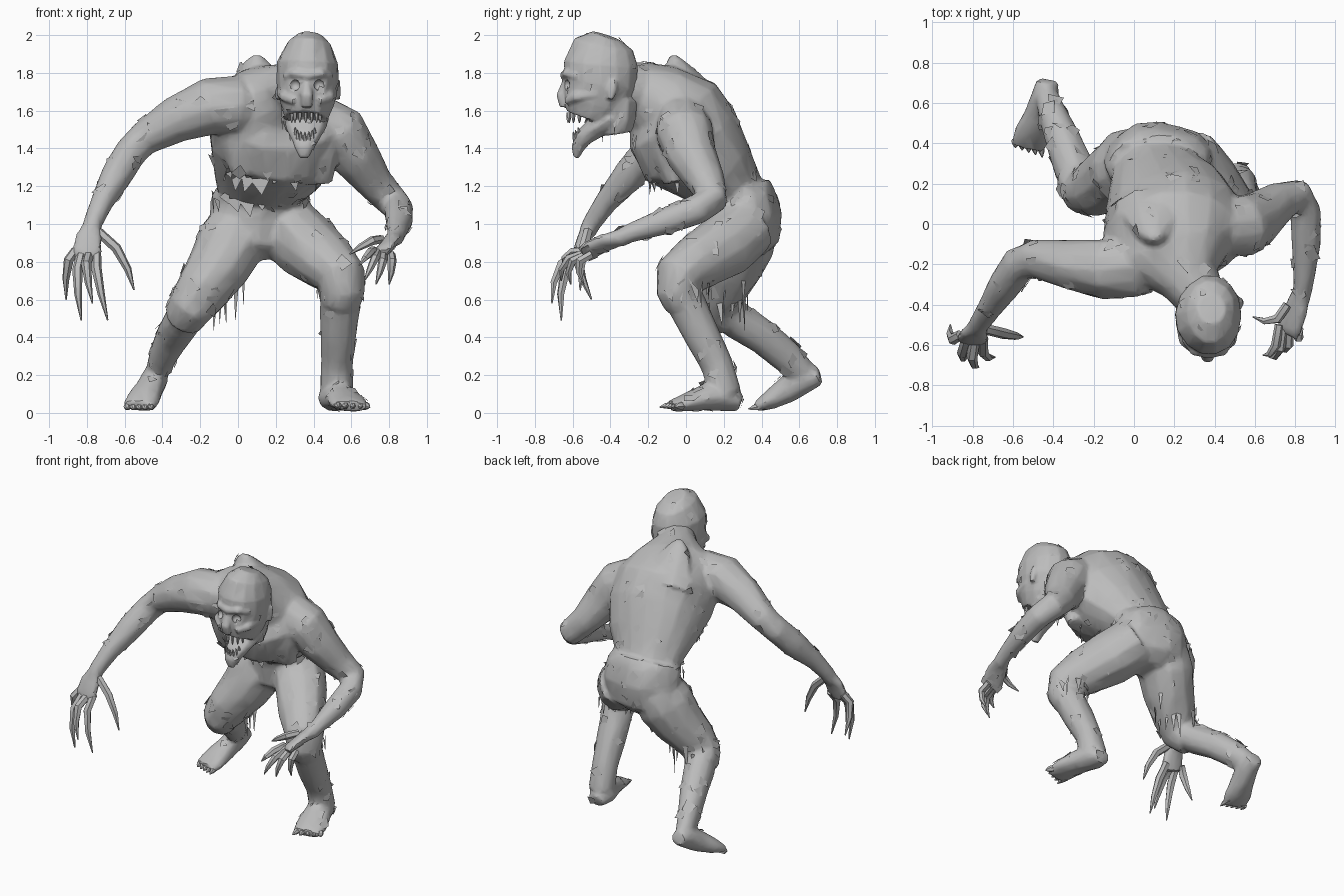
import bpy, bmesh, math, random
from mathutils import Vector

if "Cube" in bpy.data.objects:
    bpy.data.objects.remove(bpy.data.objects["Cube"])

random.seed(4)
skin = bpy.data.materials.new("grey skin")
skin.diffuse_color = (0.5, 0.5, 0.5, 1)
skin.use_nodes = True
skin.node_tree.nodes["Principled BSDF"].inputs["Base Color"].default_value = skin.diffuse_color


def activate(ob):
    bpy.ops.object.select_all(action='DESELECT')
    ob.select_set(True)
    bpy.context.view_layer.objects.active = ob


def finish(name, bm, angle=38):
    me = bpy.data.meshes.new(name)
    bm.to_mesh(me)
    bm.free()
    ob = bpy.data.objects.new(name, me)
    bpy.context.collection.objects.link(ob)
    me.materials.append(skin)
    activate(ob)
    bpy.ops.object.shade_smooth_by_angle(angle=math.radians(angle))
    return ob


def add_loft(bm, rings, n=12, ref=(1, 0, 0), rough=0.05):
    """Tube through rings of (x, y, z, half width[, half depth])."""
    pts = [Vector(r[:3]) for r in rings]
    side = Vector(ref)
    loops = []
    for i, r in enumerate(rings):
        t = (pts[min(i + 1, len(pts) - 1)] - pts[max(i - 1, 0)]).normalized()
        side = (side - t * side.dot(t)).normalized()
        up = t.cross(side)
        loop = []
        for k in range(n):
            a = 2 * math.pi * k / n
            j = 1 + random.uniform(-rough, rough)
            loop.append(bm.verts.new(pts[i] + side * math.cos(a) * r[3] * j
                                     + up * math.sin(a) * r[-1] * j))
        loops.append(loop)
    faces = [bm.faces.new((a[k], a[(k + 1) % n], b[(k + 1) % n], b[k]))
             for a, b in zip(loops, loops[1:]) for k in range(n)]
    faces += [bm.faces.new(loops[0]), bm.faces.new(loops[-1])]
    bmesh.ops.recalc_face_normals(bm, faces=faces)


def loft(name, rings, **kw):
    bm = bmesh.new()
    add_loft(bm, rings, **kw)
    return finish(name, bm)


def fuse(name, parts, voxel, ratio, smooth):
    """Merge overlapping parts into one continuous, faceted skin."""
    activate(parts[0])
    for p in parts:
        p.select_set(True)
    bpy.ops.object.join()
    ob = parts[0]
    ob.name = name
    m = ob.modifiers.new("fuse", 'REMESH')
    m.mode, m.voxel_size = 'VOXEL', voxel
    m = ob.modifiers.new("soften", 'SMOOTH')
    m.factor, m.iterations = 0.5, smooth
    m = ob.modifiers.new("facet", 'DECIMATE')
    m.ratio = ratio
    for m in list(ob.modifiers):
        bpy.ops.object.modifier_apply(modifier=m.name)
    bpy.ops.object.shade_smooth_by_angle(angle=math.radians(28))
    return ob


def digits(name, specs, bend, r):
    """Clawed fingers or toes from (base, tip) pairs."""
    bm = bmesh.new()
    for base, tip in specs:
        a, b = Vector(base), Vector(tip)
        p1 = a.lerp(b, 0.35) + Vector(bend)
        p2 = a.lerp(b, 0.7) + Vector(bend) * 0.8
        add_loft(bm, [(*a, r), (*p1, r * 1.05), (*p2, r * 0.75), (*b, r * 0.15)], n=6)
    finish(name, bm)


def shreds(name, centre, rx, ry, count, length, arc=(0, 360)):
    """Torn strips hanging from an elliptical hem."""
    bm = bmesh.new()
    c = Vector(centre)
    for k in range(count):
        a = math.radians(arc[0] + (arc[1] - arc[0]) * (k + random.random()) / count)
        w = random.uniform(0.08, 0.25)
        p = [c + Vector((math.cos(t) * rx, math.sin(t) * ry, random.uniform(-.02, 0.06)))
             for t in (a - w, a + w)]
        tip = p[0].lerp(p[1], random.random()) - Vector((0, 0, length * random.uniform(0.2, 1)))
        bm.faces.new([bm.verts.new(v) for v in (p[0], tip, p[1])])
    finish(name, bm)


def peel(ob, count, size):
    """Loose skin patches lifted slightly off a part."""
    bm = bmesh.new()
    polys = list(ob.data.polygons)
    for p in random.choices(polys, weights=[q.area for q in polys], k=count):
        n = p.normal
        u = n.orthogonal().normalized()
        v = n.cross(u)
        a0 = random.random() * 6.28
        vs = []
        for k in range(4):
            a = a0 + k * 1.57 + random.uniform(-0.5, 0.5)
            s = size * random.uniform(0.4, 1.1)
            vs.append(bm.verts.new(p.center + n * random.uniform(-0.006, 0.01)
                                   + (u * math.cos(a) + v * math.sin(a)) * s))
        bm.faces.new(vs)
    finish(ob.name + "_torn_skin", bm, 20)


# Hunched torso, neck and upper spine
body = [loft("torso", [
    (.12, .30, 1.05, .22, .16), (.12, .26, 1.16, .23, .16), (.155, .15, 1.29, .30, .23),
    (.2, .02, 1.42, .35, .3), (.2, -.07, 1.57, .36, .28), (.22, -.17, 1.67, .28, .205),
    (.28, -.28, 1.72, .15, .14), (.34, -.38, 1.75, .12, .12)], n=18, rough=.035),
    loft("upper_spine", [(.1, .07, 1.62, .2, .13), (.1, 0, 1.74, .15, .1),
                         (.1, -.06, 1.85, .07, .05), (.11, -.075, 1.89, .03, .02)], n=9)]
# Breast muscles
for x, y, z in ((.05, -.22, 1.47), (.4, -.14, 1.42)):
    body.append(loft("breast", [(x, y + .04, z + .15, .1, .06), (x, y + .03, z + .05, .14, .08),
                                (x, y + .04, z - .06, .13, .08), (x, y + .08, z - .2, .1, .06)], n=10))
# Arms, shoulder to wrist
body.append(loft("left_arm", [
    (.12, -.17, 1.62, .12), (.0, -.21, 1.63, .155), (-.15, -.22, 1.625, .15), (-.33, -.2, 1.55, .12),
    (-.5, -.17, 1.45, .092), (-.57, -.2, 1.38, .088), (-.64, -.3, 1.26, .085),
    (-.72, -.42, 1.12, .062), (-.77, -.5, 1.0, .05), (-.78, -.52, .96, .048)], ref=(0, 1, 0)))
body.append(loft("right_arm", [
    (.36, -.03, 1.56, .12), (.45, -.02, 1.53, .14), (.54, -.01, 1.49, .15), (.62, .03, 1.36, .13),
    (.72, .11, 1.22, .1), (.81, .14, 1.13, .085), (.85, .06, 1.08, .08),
    (.855, -.1, 1.02, .073), (.84, -.3, .95, .05), (.83, -.36, .92, .048)]))
# Palms
body.append(loft("left_palm", [
    (-.77, -.5, 1.0, .048, .045), (-.79, -.54, .93, .075, .036), (-.80, -.57, .85, .085, .032),
    (-.81, -.58, .81, .065, .026)], n=8))
body.append(loft("right_palm", [
    (.83, -.34, .93, .048, .045), (.80, -.43, .9, .07, .036), (.77, -.51, .86, .078, .032),
    (.76, -.54, .84, .065, .026)], n=8, ref=(.75, 0, .5)))
# Hips and thighs
body.append(loft("hips", [
    (.11, .32, .82, .12, .09), (.11, .31, .9, .27, .18), (.12, .31, 1.04, .28, .2),
    (.12, .29, 1.12, .26, .195), (.12, .27, 1.17, .25, .18)], n=16))
body.append(loft("left_thigh", [
    (.02, .31, 1.0, .17), (-.03, .28, .9, .185), (-.1, .23, .77, .17), (-.19, .18, .65, .145),
    (-.25, .17, .56, .125), (-.29, .23, .5, .11)]))
body.append(loft("right_thigh", [
    (.25, .31, .99, .18), (.36, .2, .885, .175), (.47, .06, .795, .155), (.55, -.04, .72, .13),
    (.55, -.04, .65, .12), (.54, -.01, .58, .108)]))
# Lower legs
body.append(loft("left_shin", [
    (-.25, .18, .56, .1), (-.3, .28, .48, .1), (-.35, .41, .4, .092), (-.4, .53, .3, .073, .085),
    (-.43, .62, .21, .06, .075)]))
body.append(loft("right_shin", [
    (.55, -.04, .66, .1), (.54, .01, .56, .105), (.53, .08, .42, .097), (.525, .16, .26, .085),
    (.52, .21, .1, .09, .085)]))
# Feet
body.append(loft("left_foot", [
    (-.43, .71, .2, .055, .05), (-.44, .63, .18, .07, .075), (-.47, .54, .125, .078, .075),
    (-.505, .45, .07, .092, .055), (-.525, .38, .035, .09, .03)], n=10))
body.append(loft("right_foot", [
    (.51, .29, .05, .06, .045), (.51, .21, .08, .09, .075), (.55, .1, .08, .095, .07),
    (.58, 0, .055, .108, .048), (.6, -.08, .035, .1, .03)], n=10))
body = fuse("body", body, .015, .15, 3)

# Clawed fingers and toes
digits("left_fingers", [((-.86, -.55, .86), (-.91, -.5, .60)), ((-.83, -.57, .84), (-.83, -.66, .49)),
                        ((-.79, -.57, .84), (-.77, -.71, .58)), ((-.75, -.56, .85), (-.69, -.66, .49))],
       (-.02, -.04, .04), .026)
digits("left_thumb", [((-.74, -.52, .96), (-.55, -.56, .65))], (.03, -.01, .02), .026)
digits("right_fingers", [((.72, -.5, .86), (.64, -.65, .78)), ((.74, -.52, .85), (.67, -.66, .70)),
                         ((.77, -.52, .84), (.73, -.61, .68)), ((.81, -.5, .84), (.8, -.54, .68)),
                         ((.76, -.4, .92), (.59, -.46, .84))], (.01, -.05, .02), .023)
digits("left_toes", [((-.465 - .03 * k, .42, .035), (-.455 - .033 * k, .33 + .012 * k, .02))
                     for k in range(5)], (0, 0, .004), .02)
digits("right_toes", [((.53 + .033 * k, -.05 + .008 * k, .035), (.53 + .042 * k, -.14 + .02 * k, .03))
                      for k in range(5)], (0, 0, .006), .021)

# Torn skin and cloth hanging from waist, knees, chest and collar
shreds("waist_shreds", (.12, .26, 1.13), .26, .19, 24, .1)
shreds("left_leg_shreds", (-.2, .2, .6), .14, .13, 14, .2)
shreds("right_leg_shreds", (.54, .0, .66), .125, .125, 14, .12)
shreds("seat_shreds", (-.06, .27, .74), .1, .08, 5, .3)
shreds("chest_shreds", (.17, -.0, 1.24), .25, .2, 11, .11, (190, 350))
shreds("collar_shreds", (.35, -.36, 1.57), .12, .11, 12, .15, (170, 370))

# Skull, throat and open jaw
head = [loft("skull", [
    (.385, -.42, 1.995, .07, .08), (.38, -.435, 1.95, .12, .16), (.37, -.45, 1.85, .165, .2),
    (.37, -.45, 1.74, .165, .2), (.365, -.485, 1.64, .145, .175), (.36, -.51, 1.56, .115, .13)],
    n=14, rough=.03),
    loft("throat", [(.36, -.38, 1.66, .13, .13), (.355, -.38, 1.55, .12, .115),
                    (.35, -.37, 1.48, .1, .09)], n=10),
    loft("jaw", [(.36, -.4, 1.56, .12, .075), (.36, -.48, 1.51, .105, .06),
                 (.355, -.545, 1.455, .08, .05), (.35, -.575, 1.40, .05, .035),
                 (.35, -.58, 1.35, .025, .015)], n=10)]
# Brow, nose, cheek bones and ears
head.append(loft("brow", [(.25, -.57, 1.78, .02), (.3, -.63, 1.8, .026), (.37, -.645, 1.785, .024),
                          (.44, -.63, 1.8, .026), (.49, -.57, 1.78, .02)], n=6, ref=(0, 1, 0)))
head.append(loft("nose", [(.365, -.635, 1.76, .02), (.365, -.665, 1.68, .035, .025),
                          (.365, -.65, 1.62, .03, .02)], n=6))
for s in (-1, 1):
    head.append(loft("cheek_bone", [(.365 + s * .14, -.47, 1.69, .025), (.365 + s * .115, -.58, 1.675, .032),
                                    (.365 + s * .06, -.63, 1.65, .025)], n=6, ref=(0, 0, 1)))
    head.append(loft("ear", [(.37 + s * .155, -.4, 1.66, .018), (.37 + s * .155, -.39, 1.71, .02, .03),
                             (.37 + s * .155, -.38, 1.76, .015, .018)], n=6))
head = fuse("head", head, .01, .2, 3)

# Eye sockets cut into the skull
for s in (-1, 1):
    bm = bmesh.new()
    bmesh.ops.create_icosphere(bm, subdivisions=2, radius=.03)
    bmesh.ops.translate(bm, verts=bm.verts, vec=(.365 + s * .065, -.632, 1.735))
    cutter = finish("eye_socket_cutter", bm)
    cutter.hide_render = True
    cutter.hide_set(True)
    cut = head.modifiers.new("eye_socket", 'BOOLEAN')
    cut.operation, cut.object = 'DIFFERENCE', cutter

# Jagged teeth
teeth = []
for k in range(7):
    a = math.radians(200 + k * 23)
    x, y = .36 + .08 * math.cos(a), -.53 + .095 * math.sin(a)
    teeth.append(((x, y, 1.59), (x, y, 1.535)))
    x, y = .355 + .055 * math.cos(a), -.54 + .045 * math.sin(a)
    z = 1.43 + (y + .58) * .9
    teeth.append(((x, y, z), (x, y - .015, z + .06)))
digits("teeth", teeth, (0, 0, 0), .01)

# Peeling patches
peel(body, 170, .05)
peel(head, 22, .032)
